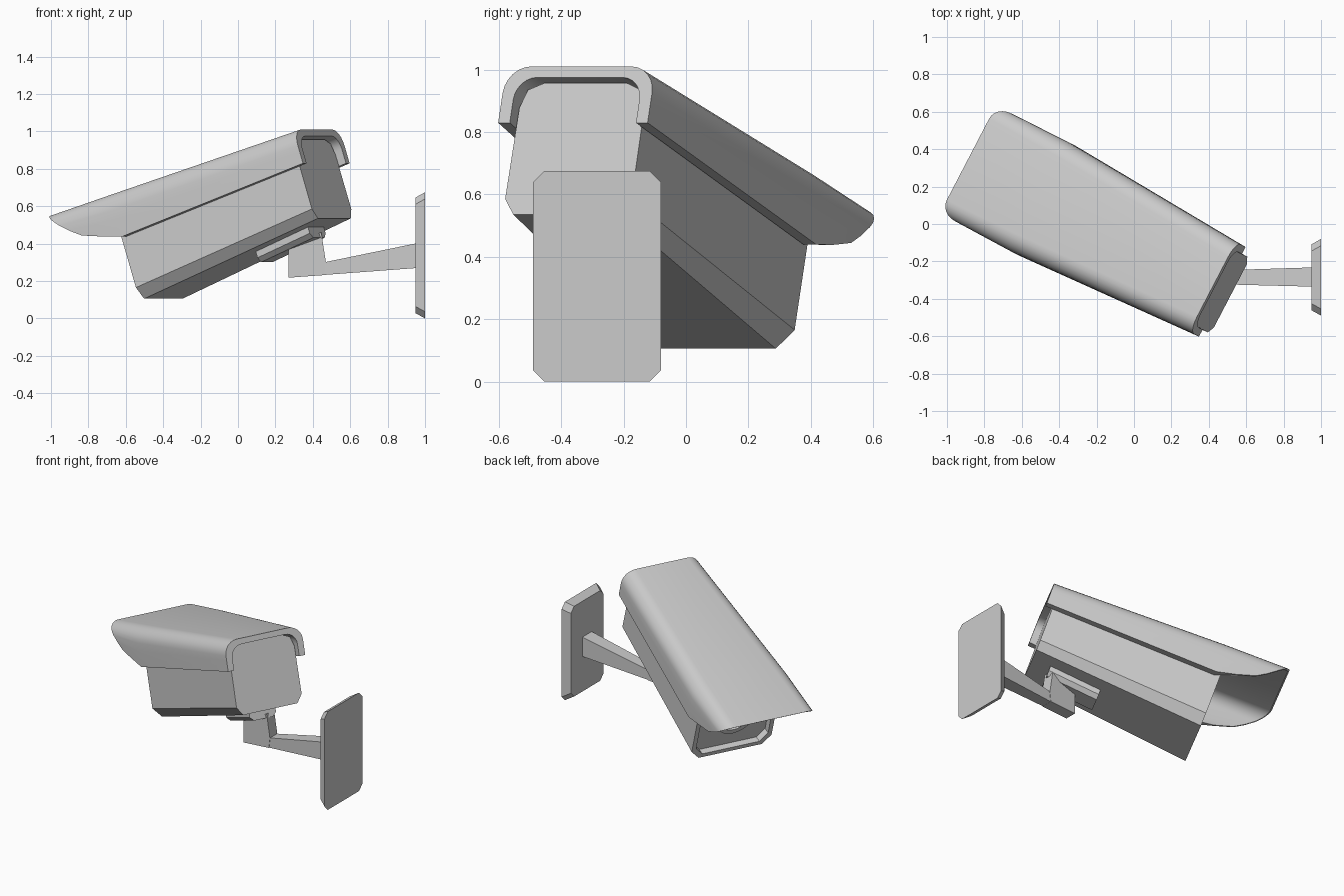
import bpy, bmesh, math
from mathutils import Vector

if "Cube" in bpy.data.objects:
    bpy.data.objects.remove(bpy.data.objects["Cube"])

# Camera housing frame: a = forward, b = sideways, c = up
YAW, PITCH = math.radians(27.5), math.radians(18)
cy, sy, cp, sp = math.cos(YAW), math.sin(YAW), math.cos(PITCH), math.sin(PITCH)
ORIGIN = Vector((0.515, -0.385, 0.535))
FWD = Vector((-cy * cp, sy * cp, -sp))
SIDE = Vector((-sy, -cy, 0))
UP = Vector((-cy * sp, sy * sp, cp))


def local(a, b, c):
    return ORIGIN + a * FWD + b * SIDE + c * UP


def loft(name, rings, smooth=None, strip=False):
    """Skin closed rings; cap with n-gons, or with quads for a folded strip."""
    bm = bmesh.new()
    vs = [[bm.verts.new(p) for p in r] for r in rings]
    n = len(vs[0])
    for r, s in zip(vs, vs[1:]):
        for i in range(n):
            j = (i + 1) % n
            bm.faces.new((r[i], r[j], s[j], s[i]))
    for r in (vs[0], vs[-1]):
        if strip:
            for i in range(n // 2 - 1):
                bm.faces.new((r[i], r[i + 1], r[n - 2 - i], r[n - 1 - i]))
        else:
            bm.faces.new(r)
    bmesh.ops.recalc_face_normals(bm, faces=bm.faces)
    me = bpy.data.meshes.new(name)
    bm.to_mesh(me)
    bm.free()
    ob = bpy.data.objects.new(name, me)
    bpy.context.collection.objects.link(ob)
    if smooth:
        bpy.ops.object.select_all(action='DESELECT')
        ob.select_set(True)
        bpy.context.view_layer.objects.active = ob
        bpy.ops.object.shade_smooth_by_angle(angle=math.radians(smooth))
    return ob


def mirrored(half):
    return half + [(-b, c) for b, c in reversed(half)]


# Housing: tapered box with chamfered bottom edges and a recessed front
rear = mirrored([(.19, 0), (.228, .053), (.226, .36), (.205, .42), (.15, .443)])
front = mirrored([(.222, -.09), (.28, -.027), (.28, .36), (.25, .43), (.19, .458)])
inset = [(b * .9, .185 + (c - .185) * .9) for b, c in front]
loft("housing", [[local(a, b, c) for b, c in prof] for a, prof in
                 ((0, rear), (1.113, front), (1.113, inset), (1.07, inset))])


# Lens
def circle(a, r):
    return [local(a, r * math.cos(t * math.tau / 24), .19 + r * math.sin(t * math.tau / 24))
            for t in range(24)]


loft("lens", [circle(1.06, .14), circle(1.105, .14), circle(1.105, .11), circle(1.085, .1)], 30)


# Sunshield: arched sheet, flaring forward, with a slanted visor lip
def arch(half, bottom, top, r, n=6):
    pts = [(half, bottom + (top - r - bottom) * k / 3) for k in range(3)]
    for k in range(n + 1):
        t = math.pi / 2 * k / n
        pts.append((half - r + r * math.cos(t), top - r + r * math.sin(t)))
    return mirrored(pts)


def shield_ring(outer, inner, forward):
    return [local(forward(c), b, c) for b, c in outer + inner[::-1]]


def lip(c):
    return 1.2 + .3 * max(0, min(1, (c - .288) / .214)) ** .6


loft("sunshield", [
    shield_ring(arch(.27, .295, .485, .09), arch(.228, .295, .448, .075), lambda c: -.045),
    shield_ring(arch(.33, .25, .497, .095), arch(.284, .25, .464, .08), lambda c: 1.08),
    shield_ring(arch(.325, .288, .502, .08), arch(.315, .288, .492, .075), lip)],
    35, strip=True)

# Mounting rail under the housing
rail = mirrored([(.092, .02), (.092, -.035), (.065, -.06)])
loft("mounting_rail", [[local(a, b, c - .08 * a) for b, c in rail] for a in (.12, .46)])

# Bracket head under the rail
head = [(.27, .218), (.462, .232), (.47, .30), (.445, .46), (.27, .395)]
loft("bracket_head", [[(x, y, z) for x, z in head] for y in (-.325, -.245)])


# Tapered wall arm
def box_ring(x, y0, y1, z0, z1):
    return [(x, y0, z0), (x, y1, z0), (x, y1, z1), (x, y0, z1)]


loft("wall_arm", [box_ring(.45, -.322, -.248, .232, .298), box_ring(.96, -.335, -.232, .27, .403)])


# Wall plate: cut corners, sloping rim
def plate_ring(x, m):
    y, z, k = .205 - m, .3375 - m, .036
    pts = [(y, z - k), (y - k, z), (k - y, z), (-y, z - k),
           (-y, k - z), (k - y, -z), (y - k, -z), (y, k - z)]
    return [(x, -.285 + p, .3375 + q) for p, q in pts]


loft("wall_plate", [plate_ring(.95, .028), plate_ring(1.0, 0)])
